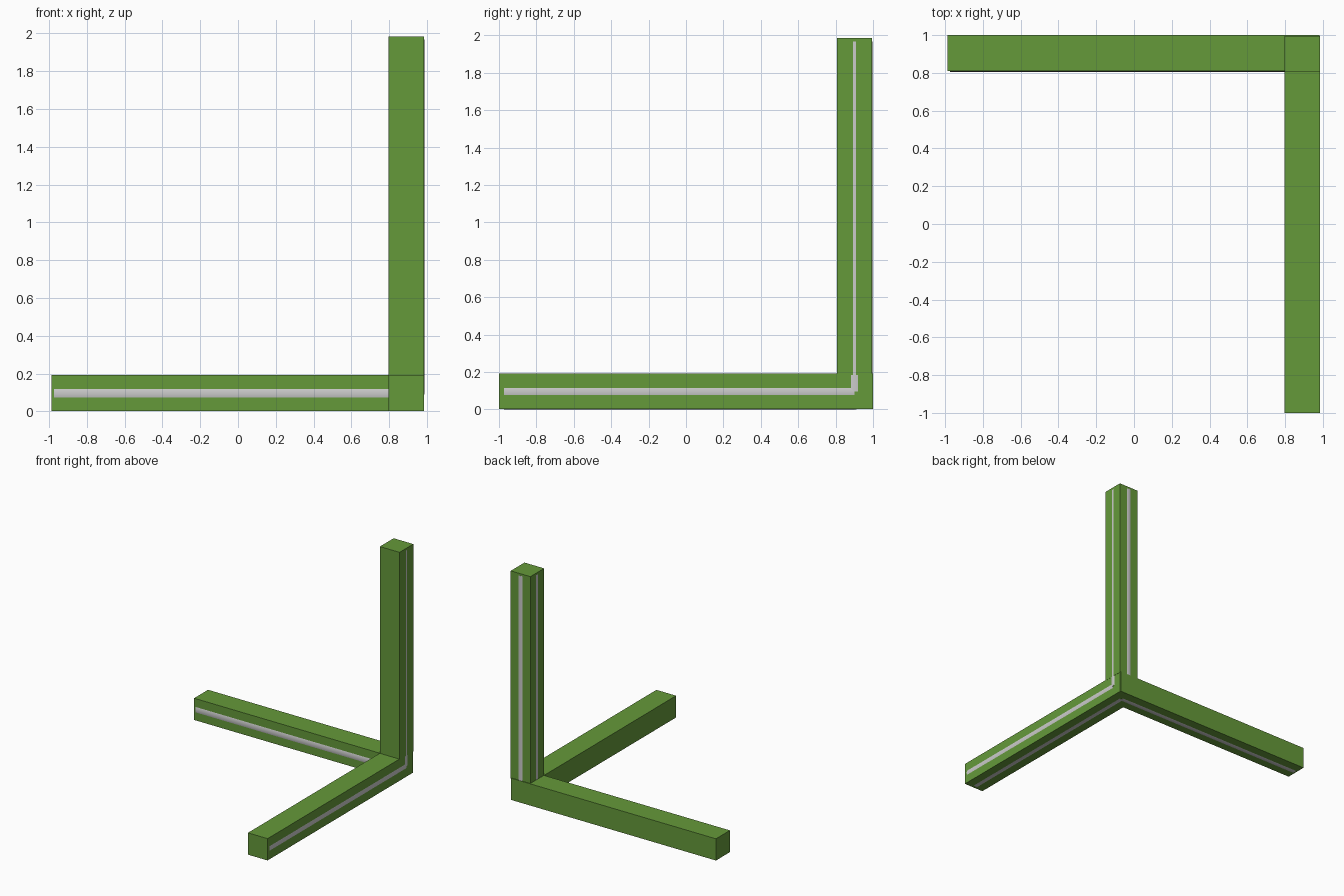
import bpy
from mathutils import Vector

if "Cube" in bpy.data.objects:
    bpy.data.objects.remove(bpy.data.objects["Cube"])

green = bpy.data.materials.new("green_paint")
green.diffuse_color = (0.13, 0.32, 0.042, 1)
green.use_nodes = True
green.node_tree.nodes["Principled BSDF"].inputs["Base Color"].default_value = green.diffuse_color

CX, CY, CZ, R = 0.891, 0.901, 0.0955, 0.095   # shared corner of the three rods


def beam(name, lo, hi):
    lo, hi = Vector(lo), Vector(hi)
    bpy.ops.mesh.primitive_cube_add(size=1, location=(lo + hi) / 2)
    ob = bpy.context.object
    ob.name = name
    ob.scale = hi - lo
    bpy.ops.object.transform_apply(location=False, rotation=False, scale=True)
    ob.data.materials.append(green)


def rod(name, end):
    a, b = Vector((CX, CY, CZ)), Vector(end)
    d = b - a
    bpy.ops.mesh.primitive_cylinder_add(vertices=128, radius=R, depth=d.length,
                                        location=(a + b) / 2)
    ob = bpy.context.object
    ob.name = name
    ob.rotation_euler = d.to_track_quat('Z', 'Y').to_euler()
    bpy.ops.object.shade_smooth_by_angle()


# Square green beams meeting at the back right corner
beam("back_beam", (-0.988, 0.809, 0.0026), (0.981, 1.0, 0.191))
beam("side_beam", (0.7955, -1.0, 0.0023), (0.984, 0.9942, 0.1914))
beam("upright_post", (0.797, 0.806, 0.185), (0.9857, 0.9942, 1.985))

# Grey round cores that just break through the outer beam faces
rod("back_core", (-0.974, CY, CZ))
rod("side_core", (CX, -0.974, CZ))
rod("upright_core", (CX, CY, 1.967))
